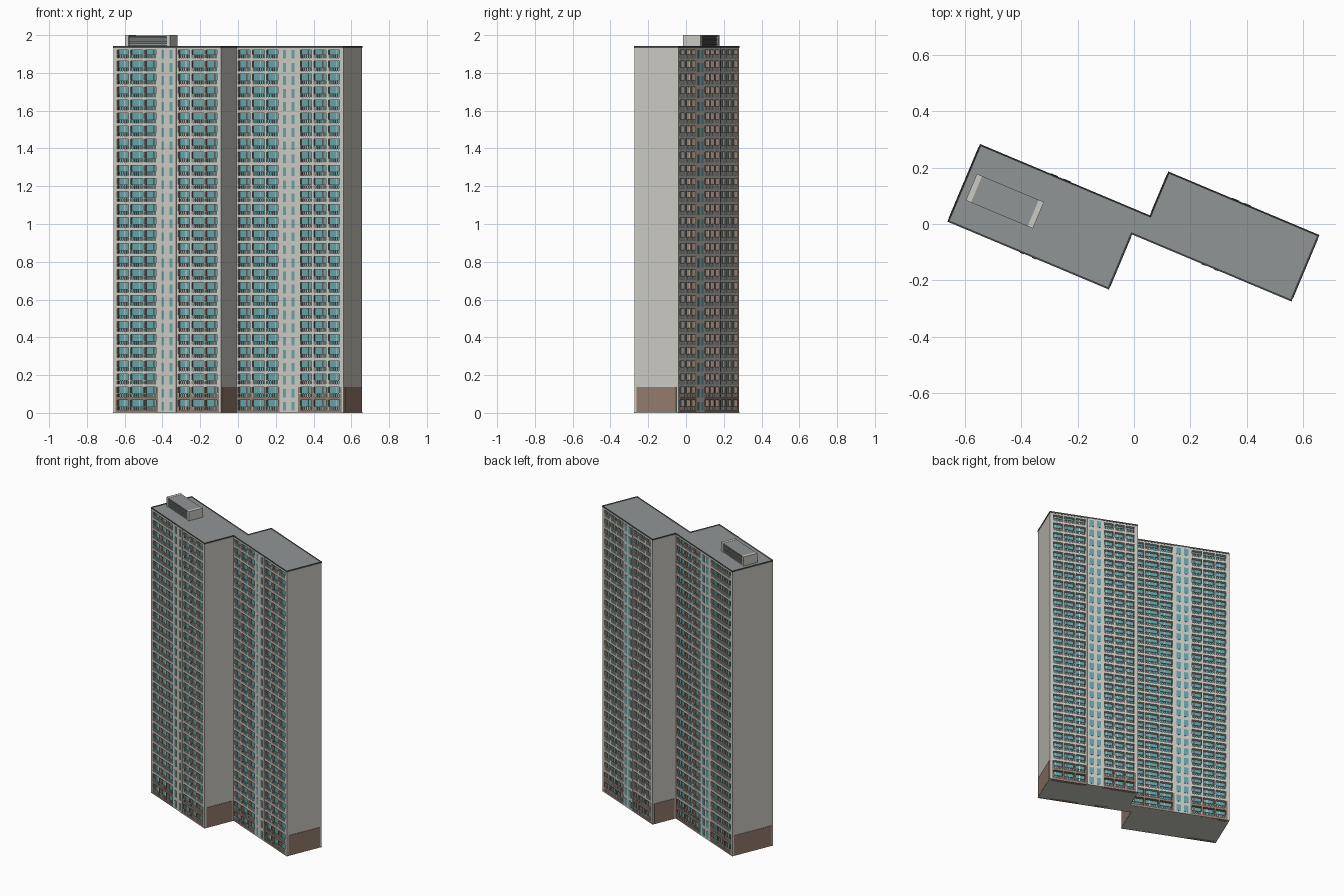
import bpy, bmesh, math
from mathutils import Matrix, Vector

cube = bpy.data.objects.get("Cube")
if cube:
    bpy.data.objects.remove(cube, do_unlink=True)

TURN = math.radians(-22.8)
FLOORS, FH = 28, 0.069
BASE = 2 * FH
TOP = FLOORS * FH
DEEP = 0.02          # balcony recess


def material(name, rgb):
    m = bpy.data.materials.new(name)
    m.use_nodes = True
    m.diffuse_color = (*rgb, 1)
    m.node_tree.nodes["Principled BSDF"].inputs["Base Color"].default_value = (*rgb, 1)
    return m


CREAM = material("cream concrete", (0.60, 0.59, 0.54))
TEAL = material("teal glass", (0.13, 0.37, 0.39))
BROWN = material("brown cladding", (0.30, 0.20, 0.155))
ROOF = material("roof grey", (0.28, 0.30, 0.30))
DARK = material("dark grey", (0.08, 0.085, 0.085))
WHITE = material("white railing", (0.68, 0.68, 0.65))


def finish(name, bm, mats, floors=0):
    """Make an object turned to the building axis, optionally repeated up the floors."""
    bmesh.ops.recalc_face_normals(bm, faces=bm.faces)
    mesh = bpy.data.meshes.new(name)
    bm.to_mesh(mesh)
    bm.free()
    for m in mats:
        mesh.materials.append(m)
    ob = bpy.data.objects.new(name, mesh)
    bpy.context.collection.objects.link(ob)
    ob.rotation_euler.z = TURN
    if floors:
        arr = ob.modifiers.new("floors", "ARRAY")
        arr.count = floors
        arr.use_relative_offset = False
        arr.use_constant_offset = True
        arr.constant_offset_displace = (0, 0, FH)
    return ob


def add_box(bm, x, y, z):
    lo = Vector((min(x), min(y), min(z)))
    hi = Vector((max(x), max(y), max(z)))
    mat = Matrix.Translation((lo + hi) / 2) @ Matrix.Diagonal((*(hi - lo), 1))
    bmesh.ops.create_cube(bm, size=1, matrix=mat)


def boxes(name, items, mat, floors=0):
    bm = bmesh.new()
    for b in items:
        add_box(bm, *b)
    return finish(name, bm, [mat], floors)


# Glazed cores of the two slabs and the link between them
boxes("glass_body", [((-0.605, 0), (-0.227, 0.028), (0.002, TOP - 0.01)),
                     ((0.048, 0.612), (-0.015, 0.197), (0.002, TOP - 0.01)),
                     ((-0.01, 0.06), (-0.015, 0.028), (0.002, TOP - 0.01))], TEAL)

# Plain end walls with brown panels at the base
ENDS = {"west_end": (-0.612, -0.600, -0.247, 0.048),
        "west_inner_end": (0.006, -0.006, -0.247, -0.035),
        "east_inner_end": (0.042, 0.054, 0.048, 0.217),
        "east_end": (0.62, 0.608, -0.035, 0.217)}
for name, (outer, inner, v0, v1) in ENDS.items():
    side = 1 if outer > inner else -1
    boxes(name + "_wall", [((outer, inner), (v0, v1), (0, TOP))], CREAM)
    boxes(name + "_base_panel",
          [((outer - side * 0.002, outer + side * 0.003), (v0 + 0.012, v1 - 0.012), (0.004, BASE))], BROWN)


def facade(name, u0, u1, core0, core1, v, out, win):
    """Balcony bays either side of a flat stair core; out is the facing, +1 or -1."""
    back = v - out * (DEEP + 0.004)
    face = (back, v)
    # stair core with two narrow windows on every floor
    boxes(name + "_stair_core", [((core0, core1), (back, v + out * 0.002), (0, TOP))], CREAM)
    mid = (core0 + core1) / 2
    boxes(name + "_stair_windows",
          [((c - win / 2, c + win / 2), (v, v + out * 0.004), (0.012, 0.058))
           for c in (mid - 0.024, mid + 0.024)], TEAL, FLOORS)
    bays = [(u0, core0), (core1, u1)]
    # floor slabs: brown on the two base floors, cream above
    slabs = [(b, face, (0, 0.016)) for b in bays]
    boxes(name + "_base_slabs", slabs, BROWN, 2)
    upper = boxes(name + "_slabs", slabs, CREAM, FLOORS - 2)
    upper.location.z = BASE
    piers, fins, frames, rails = [], [], [], []
    for a, b in bays:
        third = (b - a) / 3
        for i in range(4):
            p = min(max(a + i * third, a + 0.005), b - 0.005)
            piers.append((p - 0.005, p + 0.005))
            fins.append((p - 0.006, p + 0.006))
        for i in range(3):
            s = a + i * third + 0.005
            w = third - 0.01
            # window mullion and balcony railing
            c = s + w * 0.6
            frames.append(((c - 0.002, c + 0.002), (back, v - out * (DEEP - 0.003)), (0.016, FH)))
            rails.append(((s, s + w), (v - out * 0.004, v), (0.032, 0.035)))
            n = 6
            for k in range(n):
                q = s + (k + 0.5) * w / n
                rails.append(((q - 0.0025, q + 0.0025), (v - out * 0.004, v - out * 0.001), (0.016, 0.033)))
    boxes(name + "_base_piers", [(p, face, (0, BASE)) for p in piers], BROWN)
    boxes(name + "_piers", [(p, face, (BASE, TOP)) for p in piers], CREAM)
    boxes(name + "_partitions", [(f, (back, v - out * 0.004), (0, TOP - 0.01)) for f in fins], BROWN)
    boxes(name + "_mullions", frames, WHITE, FLOORS)
    boxes(name + "_railings", rails, WHITE, FLOORS)
    # cream beam under the roof
    boxes(name + "_top_beam", [((u0, u1), face, (TOP - 0.012, TOP))], CREAM)


facade("west_front", -0.600, -0.006, -0.356, -0.250, -0.247, -1, 0.016)
facade("east_front", 0.006, 0.608, 0.255, 0.360, -0.035, -1, 0.016)
facade("west_back", -0.600, 0.042, -0.356, -0.250, 0.048, 1, 0.028)
facade("east_back", 0.054, 0.608, 0.270, 0.375, 0.217, 1, 0.028)

# Stepped outline shared by the roof and the ground slab
OUTLINE = [(-0.614, -0.249), (0.008, -0.249), (0.008, -0.037), (0.622, -0.037),
           (0.622, 0.219), (0.040, 0.219), (0.040, 0.050), (-0.614, 0.050)]


def slab(name, z0, z1, mats, rim=False):
    bm = bmesh.new()
    f = bm.faces.new([bm.verts.new((x, y, z0)) for x, y in OUTLINE])
    ext = bmesh.ops.extrude_face_region(bm, geom=[f])
    bmesh.ops.translate(bm, vec=(0, 0, z1 - z0),
                        verts=[g for g in ext["geom"] if isinstance(g, bmesh.types.BMVert)])
    bmesh.ops.recalc_face_normals(bm, faces=bm.faces)
    if rim:
        top = next(p for p in bm.faces if p.normal.z > 0.9)
        bmesh.ops.inset_region(bm, faces=[top], thickness=0.007, depth=0)
        for p in bm.faces:
            p.material_index = 0 if p is top else 1
        bmesh.ops.translate(bm, verts=top.verts[:], vec=(0, 0, -0.004))
    finish(name, bm, mats)


slab("roof", TOP, TOP + 0.01, [ROOF, DARK], True)
slab("ground_slab", 0, 0.004, [CREAM])

# Rooftop plant room: light end blocks, roof plate and louvred long sides
R0, R1 = TOP + 0.005, 2.0
boxes("plant_room_ends", [((-0.583, -0.563), (-0.154, -0.052), (R0, R1)),
                          ((-0.345, -0.325), (-0.154, -0.052), (R0, R1))], CREAM)
boxes("plant_room_roof", [((-0.563, -0.345), (-0.154, -0.052), (R1 - 0.008, R1 - 0.001))], ROOF)
boxes("plant_room_core", [((-0.565, -0.343), (-0.144, -0.062), (R0, R1 - 0.005))], DARK)
boxes("plant_room_louvres", [((-0.563, -0.345), (-0.151, -0.055), (z, z + 0.004))
                             for z in (R0 + 0.001 + i * 0.01 for i in range(5))], ROOF)
